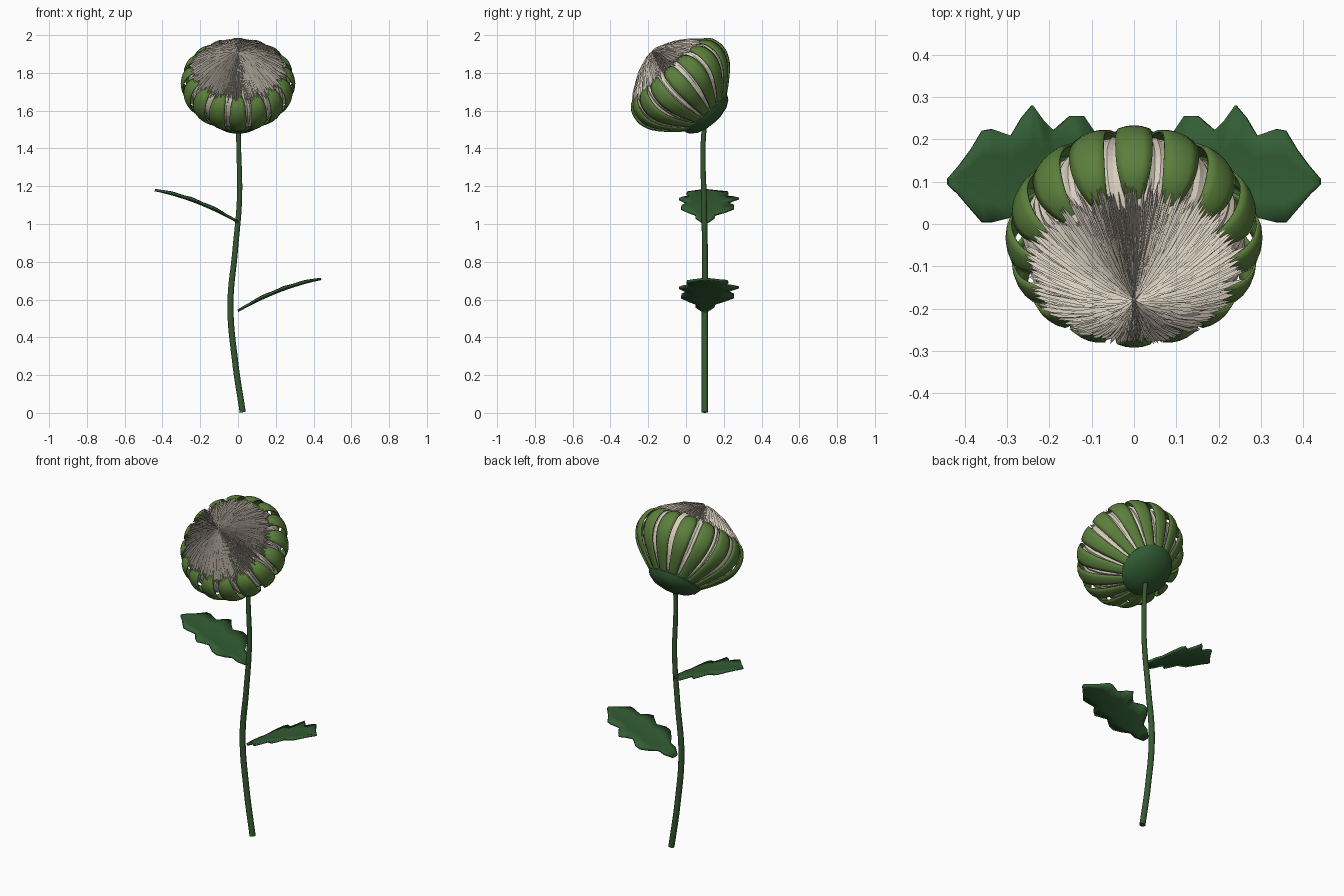
import bpy, bmesh, math, random
from mathutils import Matrix, Vector

random.seed(4)
if "Cube" in bpy.data.objects:
    bpy.data.objects.remove(bpy.data.objects["Cube"], do_unlink=True)


def material(name, rgb):
    m = bpy.data.materials.new(name)
    m.use_nodes = True
    m.diffuse_color = (*rgb, 1)
    bsdf = m.node_tree.nodes["Principled BSDF"]
    bsdf.inputs["Base Color"].default_value = (*rgb, 1)
    bsdf.inputs["Roughness"].default_value = 0.8
    return m


DARK = material("dark green", (0.033, 0.11, 0.034))
STEM = material("stem green", (0.036, 0.098, 0.03))
BRACT = material("olive green", (0.105, 0.21, 0.045))
CREAM = material("cream", (0.69, 0.62, 0.52))

# Flower head frame: local z is the tilted flower axis
HEAD = Matrix.Translation((0, 0.12, 1.57)) @ Matrix.Rotation(math.radians(41.3), 4, 'X')


def finish(bm, name, mat, smooth=None, matrix=None):
    bmesh.ops.recalc_face_normals(bm, faces=bm.faces)
    me = bpy.data.meshes.new(name)
    bm.to_mesh(me)
    bm.free()
    ob = bpy.data.objects.new(name, me)
    bpy.context.collection.objects.link(ob)
    me.materials.append(mat)
    if matrix:
        ob.matrix_world = matrix
    if smooth:
        bpy.ops.object.select_all(action='DESELECT')
        ob.select_set(True)
        bpy.context.view_layer.objects.active = ob
        bpy.ops.object.shade_smooth_by_angle(angle=math.radians(smooth))
    return ob


def polar(r, angle, z):
    return Vector((r * math.sin(angle), r * math.cos(angle), z))


def lathe(profile, n, wobble=0.0):
    """Revolve (radius, height) points; wobble makes lengthwise ridges."""
    bm = bmesh.new()
    scale = [1 + wobble * (i % 2) + random.uniform(0, wobble) for i in range(n)]
    rings = []
    for r, z in profile:
        if r == 0:
            rings.append([bm.verts.new((0, 0, z))] * n)
        else:
            rings.append([bm.verts.new(polar(r * scale[i], math.tau * i / n, z))
                          for i in range(n)])
    for a, b in zip(rings, rings[1:]):
        for i in range(n):
            j = (i + 1) % n
            quad = list(dict.fromkeys((a[i], a[j], b[j], b[i])))
            bm.faces.new(quad)
    return bm


def smooth_path(points, steps):
    """Catmull-Rom sampling through tuples of any size."""
    pts = [points[0]] + points + [points[-1]]
    out = []
    for k in range(len(points) - 1):
        a, b, c, d = pts[k:k + 4]
        for s in range(steps):
            t = s / steps
            out.append(tuple(0.5 * (2 * q + (r - p) * t + (2 * p - 5 * q + 4 * r - s4) * t * t
                                    + (3 * q - p - 3 * r + s4) * t ** 3)
                             for p, q, r, s4 in zip(a, b, c, d)))
    return out + [points[-1]]


# Cup under the flower
cup = [(0, -.045), (.05, -.042), (.1, -.028), (.135, -.004), (.148, .018), (.14, .034), (0, .03)]
finish(lathe(cup, 40), "flower_cup", DARK, 50, HEAD)

# Ridged core of the tuft
tuft = [(0, 0), (.1, .01), (.2, .1), (.25, .2), (.25, .275), (.222, .33), (.13, .4), (.06, .432), (0, .452)]
finish(lathe(smooth_path(tuft[1:], 3), 128, 0.02), "tuft_core", CREAM, None, HEAD)


def dome(r):
    """Height of the tuft's upper surface at a radius."""
    top = [(0, .455), (.06, .435), (.13, .407), (.22, .347), (.28, .3)]
    for (r0, z0), (r1, z1) in zip(top, top[1:]):
        if r <= r1:
            return z0 + (z1 - z0) * (r - r0) / (r1 - r0)
    return top[-1][1]


# Pointed florets laid outward over the tuft
bm = bmesh.new()
for i in range(900):
    ang = i * 2.39996
    outer = i % 2 == 0
    r0 = random.uniform(.06, .13) if outer else random.uniform(.004, .09)
    r1 = random.uniform(.2, .275) if outer else r0 + random.uniform(.05, .1)
    width = random.uniform(.003, .0055)
    lift = random.uniform(.004, .014)
    sections = []
    for t, w, h in ((0, .3, .4), (.35, .9, 1), (.75, .8, 1)):
        r = r0 + (r1 - r0) * t
        z = dome(r)
        dw = w * width / max(r, .01)
        sections.append([bm.verts.new(polar(r, ang - dw, z - .006)),
                         bm.verts.new(polar(r, ang, z + lift * h)),
                         bm.verts.new(polar(r, ang + dw, z - .006))])
    tip = bm.verts.new(polar(r1, ang, dome(r1) + .004))
    for a, b in zip(sections, sections[1:]):
        for k in range(3):
            bm.faces.new((a[k], a[(k + 1) % 3], b[(k + 1) % 3], b[k]))
    bm.faces.new(sections[0])
    last = sections[-1]
    for k in range(3):
        bm.faces.new((last[k], last[(k + 1) % 3], tip))
finish(bm, "tuft_florets", CREAM, None, HEAD)

# Bracts: sixteen bowed strips (radius, height, half width)
rib = [(.12, .0, .02), (.205, .07, .03), (.272, .14, .039), (.302, .21, .044),
       (.296, .275, .043), (.268, .318, .036), (.22, .34, .022), (.17, .345, .004)]
path = smooth_path(rib, 3)
bm = bmesh.new()
for i in range(16):
    ang = math.tau * i / 16
    side = Vector((math.cos(ang), -math.sin(ang), 0))
    rows = []
    for k, (r, z, w) in enumerate(path):
        p, q = path[max(k - 1, 0)], path[min(k + 1, len(path) - 1)]
        tangent = Vector((q[0] - p[0], q[1] - p[1])).normalized()
        out = polar(tangent.y, ang, -tangent.x)
        rows.append([bm.verts.new(polar(r, ang, z) + side * w * u - out * .2 * w * u * u)
                     for u in (-1, -.5, 0, .5, 1)])
    for a, b in zip(rows, rows[1:]):
        for k in range(4):
            bm.faces.new((a[k], a[k + 1], b[k + 1], b[k]))
bracts = finish(bm, "bracts", BRACT, 60, HEAD)
mod = bracts.modifiers.new("thickness", 'SOLIDIFY')
mod.thickness = .006

# Curved stem, thinner towards the top
cu = bpy.data.curves.new("stem", 'CURVE')
cu.dimensions = '3D'
cu.bevel_depth = .017
cu.bevel_resolution = 3
cu.use_fill_caps = True
knots = [(.025, .1, .003, 1), (-.015, .1, .27, 1), (-.04, .1, .57, 1), (-.015, .1, .86, .92),
         (.008, .095, 1.14, .85), (.004, .09, 1.4, .78), (0, .1, 1.56, .75)]
spline = cu.splines.new('BEZIER')
spline.bezier_points.add(len(knots) - 1)
for bp, (x, y, z, rad) in zip(spline.bezier_points, knots):
    bp.co = (x, y, z)
    bp.radius = rad
    bp.handle_left_type = bp.handle_right_type = 'AUTO'
stem = bpy.data.objects.new("stem", cu)
bpy.context.collection.objects.link(stem)
cu.materials.append(STEM)


# Toothed leaves: (distance out, back half width, front half width)
EDGE = [(0, .018, .018), (.035, .05, .05), (.065, .055, .05), (.09, .11, .09), (.12, .155, .125),
        (.15, .155, .125), (.19, .12, .095), (.215, .145, .115), (.24, .18, .138), (.265, .15, .12),
        (.29, .108, .085), (.335, .124, .096), (.358, .12, .096), (.385, .075, .065),
        (.415, .035, .03), (.44, .006, .006)]


def leaf(name, sign, base):
    bm = bmesh.new()
    rows = []
    for d, back, front in EDGE:
        z = base + .565 * d - .41 * d * d
        row = []
        for y in (-front, -front / 2, 0, back / 2, back):
            row.append(bm.verts.new((sign * d, .1 + y, z + .07 * abs(y))))
        rows.append(row)
    for a, b in zip(rows, rows[1:]):
        for k in range(4):
            bm.faces.new((a[k], a[k + 1], b[k + 1], b[k]))
    ob = finish(bm, name, DARK, 40)
    m = ob.modifiers.new("thickness", 'SOLIDIFY')
    m.thickness = .012
    m.offset = 0


leaf("upper_right_leaf", -1, 1.01)
leaf("lower_left_leaf", 1, .54)
